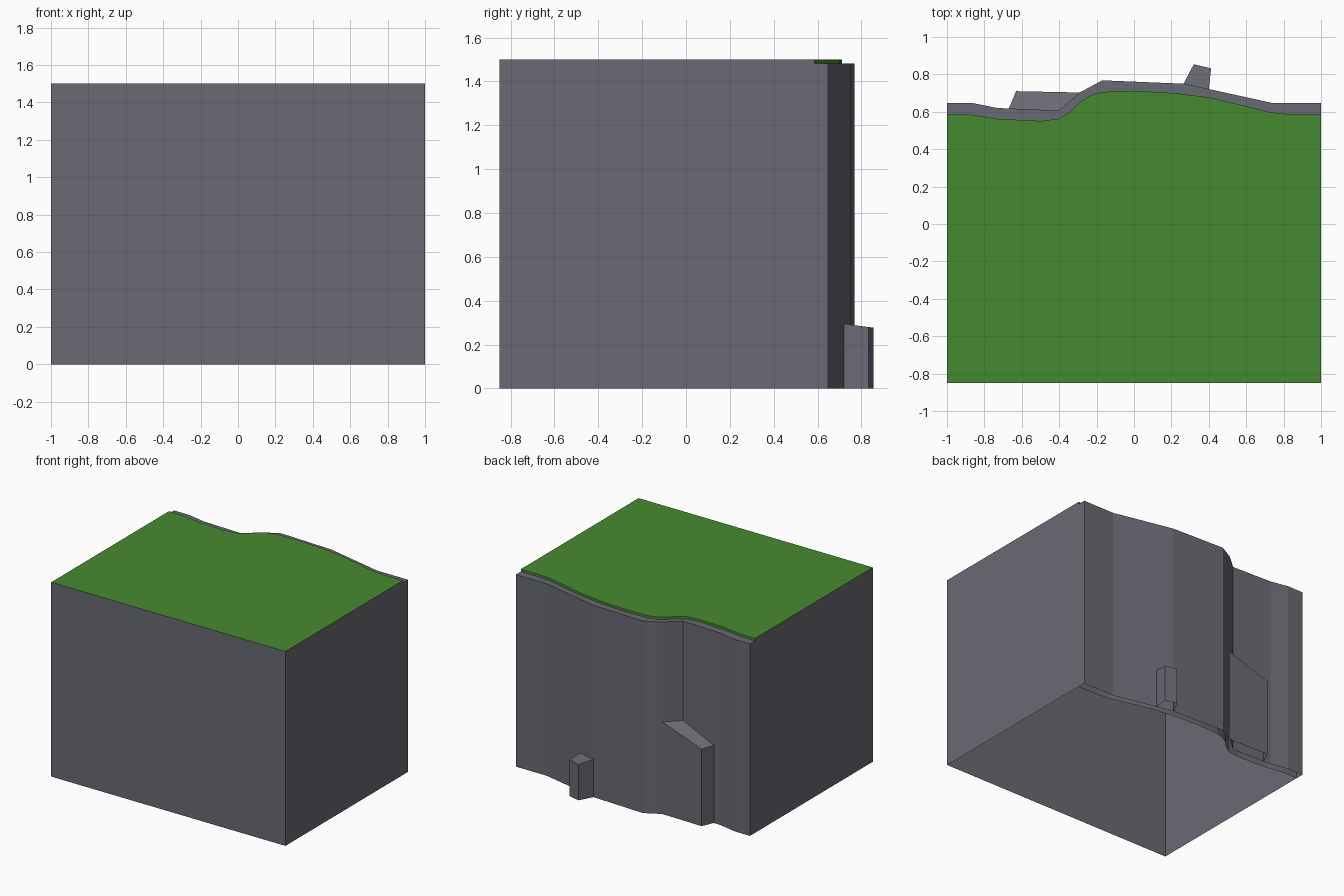
import bpy, bmesh
from mathutils import Vector

if "Cube" in bpy.data.objects:
    bpy.data.objects.remove(bpy.data.objects["Cube"])

FRONT, TOP, LEDGE = -0.85, 1.5, 1.482

# Plan outline of the cliff foot, and of the grass edge set back from it
cliff = [(-1, .648), (-.87, .648), (-.73, .62), (-.40, .607), (-.29, .703),
         (-.17, .768), (.27, .75), (.735, .648), (1, .648)]
edge = [(-1, .586), (-.87, .584), (-.73, .562), (-.5, .551), (-.40, .563),
        (-.34, .602), (-.29, .652), (-.235, .688), (-.17, .706), (0, .712),
        (.22, .70), (.405, .676), (.57, .637), (.735, .596), (.83, .588), (1, .586)]


def paint(name, colour):
    mat = bpy.data.materials.new(name)
    mat.diffuse_color = (*colour, 1)
    mat.use_nodes = True
    mat.node_tree.nodes["Principled BSDF"].inputs["Base Color"].default_value = mat.diffuse_color
    return mat


stone = paint("stone", (.144, .144, .174))
green = paint("grass", (.062, .255, .030))


def level(points, z):
    return [(x, y, z) for x, y in points]


def make(name, faces, material):
    """Build an object from (corner list, outward direction) pairs."""
    bm = bmesh.new()
    for corners, out in faces:
        face = bm.faces.new([bm.verts.new(c) for c in corners])
        face.normal_update()
        if face.normal.dot(Vector(out)) < 0:
            face.normal_flip()
    bmesh.ops.remove_doubles(bm, verts=bm.verts, dist=0.0005)
    mesh = bpy.data.meshes.new(name)
    bm.to_mesh(mesh)
    bm.free()
    mesh.materials.append(material)
    obj = bpy.data.objects.new(name, mesh)
    bpy.context.collection.objects.link(obj)


def curtain(points, z0, z1):
    """Vertical strip following a plan outline, facing the back."""
    return [([(*a, z0), (*b, z0), (*b, z1), (*a, z1)], (0, 1, 0))
            for a, b in zip(points, points[1:])]


# Rock shell: wavy back wall, top ledge, flat front and sides, open underneath
shell = curtain(cliff, 0, LEDGE)
shell.append((level(cliff + edge[::-1], LEDGE), (0, 0, 1)))
shell.append(([(-1, FRONT, 0), (1, FRONT, 0), (1, FRONT, TOP), (-1, FRONT, TOP)], (0, -1, 0)))
for s in (-1, 1):
    side = [(FRONT, 0), (.648, 0), (.648, LEDGE), (.586, LEDGE), (.586, TOP), (FRONT, TOP)]
    shell.append(([(s, y, z) for y, z in side], (s, 0, 0)))
make("cliff_rock", shell, stone)

# Inner wall below the grass edge
make("inner_wall", curtain(edge, 0, LEDGE), stone)

# Grass cap with a thin rim at the back
cap = [(level(edge + [(1, FRONT), (-1, FRONT)], TOP), (0, 0, 1))]
make("grass_top", cap + curtain(edge, LEDGE, TOP), green)


def rock(name, plan, heights):
    """Open-bottomed prism with a sloping top; its last side is the cliff wall."""
    low = level(plan, 0)
    high = [(x, y, z) for (x, y), z in zip(plan, heights)]
    centre = sum((Vector(p) for p in low), Vector()) / 4
    faces = [(high, (0, 0, 1))]
    for i in range(3):
        mid = (Vector(low[i]) + Vector(low[i + 1])) / 2
        faces.append(([low[i], low[i + 1], high[i + 1], high[i]], mid - centre))
    make(name, faces, stone)


# Rock outcrops at the foot of the cliff
rock("tall_outcrop", [(-.67, .617), (-.63, .71), (-.29, .703), (-.40, .607)],
     [.60, .595, .71, .715])
rock("small_outcrop", [(.265, .75), (.32, .854), (.412, .832), (.40, .72)],
     [.29, .277, .28, .295])
